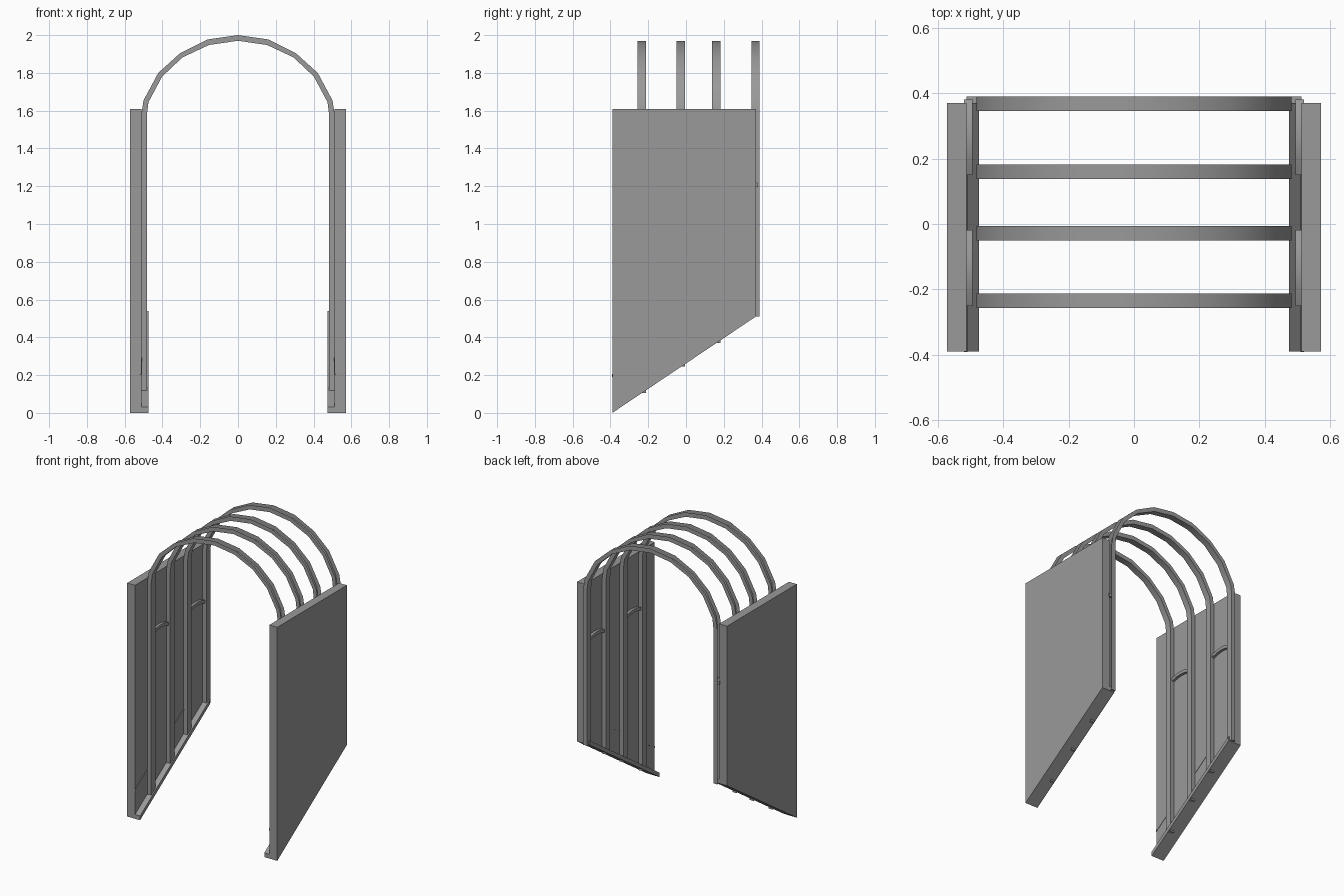
import bpy, bmesh, math
from mathutils import Vector

if "Cube" in bpy.data.objects:
    bpy.data.objects.remove(bpy.data.objects["Cube"])

Y0, Y1, TOP = -0.39, 0.37, 1.61
SLOPE = 0.51 / (Y1 - Y0)
HOOPS = [-0.235, -0.028, 0.16, 0.368]

grey = bpy.data.materials.new("dark_grey")
grey.diffuse_color = (0.32, 0.32, 0.32, 1)
grey.use_nodes = True
grey.node_tree.nodes["Principled BSDF"].inputs["Base Color"].default_value = grey.diffuse_color


def base(y):
    return (y - Y0) * SLOPE


def prism(name, outline, axis, lo, hi, open_sides=0):
    """Extrude a 2D outline along x (outline = y,z) or y (outline = x,z).
    The first open_sides walls of the outline are left out."""
    bm = bmesh.new()
    def ring(d):
        return [bm.verts.new((d, p[0], p[1]) if axis == 'x' else (p[0], d, p[1]))
                for p in outline]
    a, b = ring(lo), ring(hi)
    bm.faces.new(a)
    bm.faces.new(b)
    n = len(outline)
    walls = [bm.faces.new((a[i], a[(i + 1) % n], b[(i + 1) % n], b[i])) for i in range(n)]
    bmesh.ops.recalc_face_normals(bm, faces=bm.faces)
    bmesh.ops.delete(bm, geom=walls[:open_sides], context='FACES_ONLY')
    me = bpy.data.meshes.new(name)
    bm.to_mesh(me)
    bm.free()
    me.materials.append(grey)
    ob = bpy.data.objects.new(name, me)
    bpy.context.collection.objects.link(ob)
    return ob


def smooth(ob):
    bpy.ops.object.select_all(action='DESELECT')
    ob.select_set(True)
    bpy.context.view_layer.objects.active = ob
    bpy.ops.object.shade_smooth_by_angle(angle=math.radians(40))


def both_sides(name, outline, lo, hi):
    return [prism(name + "_right", outline, 'x', lo, hi),
            prism(name + "_left", outline, 'x', -hi, -lo)]


# side panels with slanted lower edge
both_sides("side_panel", [(Y0, 0), (Y1, base(Y1)), (Y1, TOP), (Y0, TOP)], 0.512, 0.572)

# slanted ledges along the panel bottoms
both_sides("bottom_ledge",
           [(Y0, 0), (Y1, base(Y1)), (Y1, base(Y1) + 0.03), (Y0, 0.03)], 0.474, 0.512)

# hoops: channel section open on the outside, straight legs and a faceted arch
outer = [(0.512, 1.58), (0.500, 1.655), (0.422, 1.80), (0.306, 1.905), (0.16, 1.977)]
inner = [(0.482, 1.58), (0.474, 1.645), (0.402, 1.78), (0.294, 1.882), (0.153, 1.948)]
for i, y in enumerate(HOOPS):
    foot = base(y) + 0.002
    right_out = [(0.512, foot)] + outer
    right_in = [(0.482, foot)] + inner
    out = right_out + [(0, 2.0)] + [(-x, z) for x, z in reversed(right_out)]
    outline = out + [(-x, z) for x, z in right_in] + [(0, 1.97)] + right_in[::-1]
    smooth(prism(f"hoop_{i + 1}", outline, 'y', y - 0.022, y + 0.022, len(out) - 1))

# arched braces between hoops 1-2 and 3-4
for i, (a, b) in enumerate([(-0.25, -0.018), (0.15, 0.38)]):
    n = 6
    arc = []
    for k in range(n + 1):
        t = k / n
        arc.append((a + (b - a) * t, 1.195 + 0.03 * (1 - (2 * t - 1) ** 2)))
    outline = arc + [(y, z + 0.022) for y, z in reversed(arc)]
    for ob in both_sides(f"arched_brace_{i + 1}", outline, 0.494, 0.52):
        smooth(ob)

# thin slanted rails above the ledge
for i, (a, b) in enumerate([(-0.391, -0.235), (-0.028, 0.16)]):
    za, zb = base(a) + 0.19, base(b) + 0.19
    both_sides(f"lower_rail_{i + 1}", [(a, za), (b, zb), (b, zb + 0.015), (a, za + 0.015)],
               0.509, 0.52)
